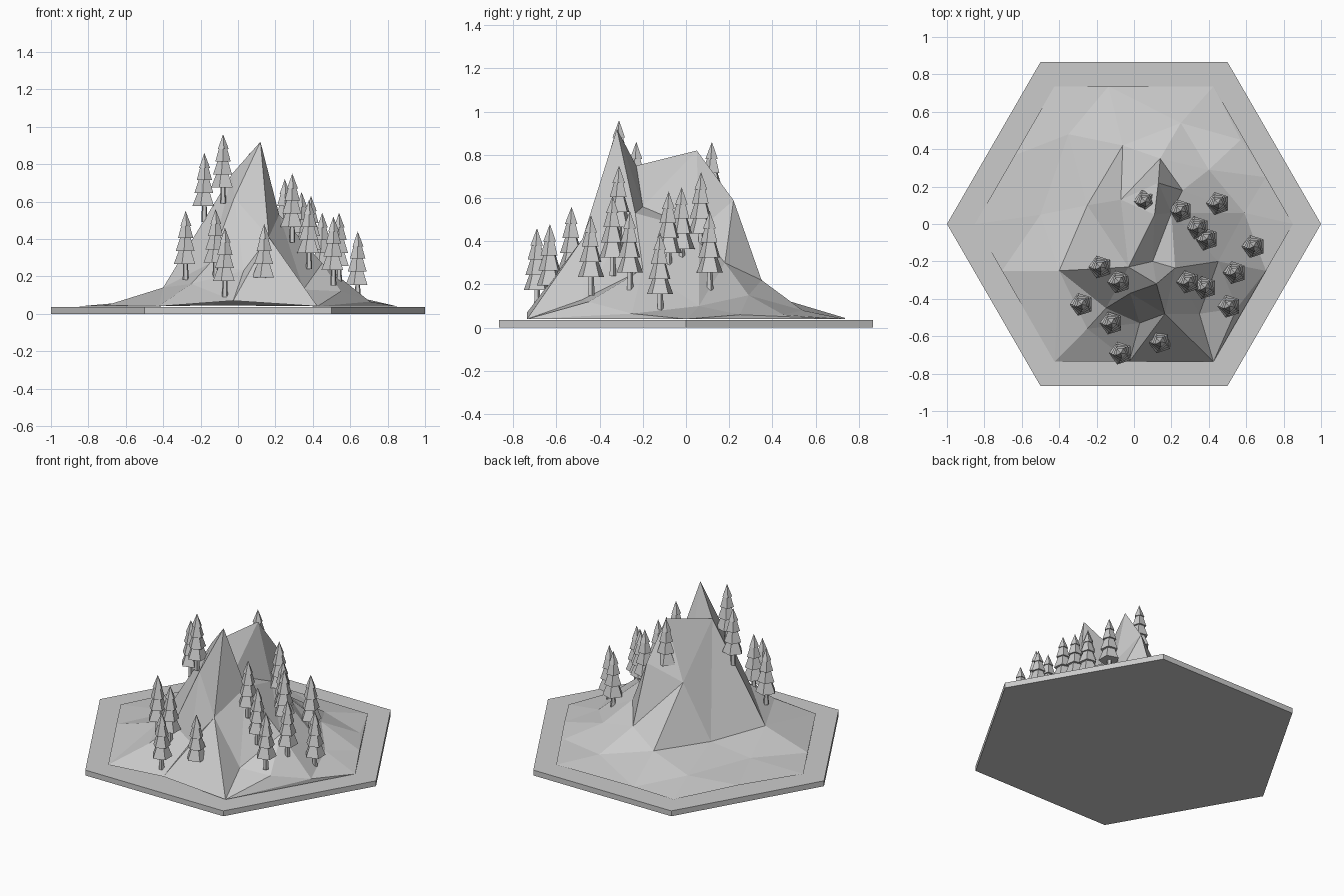
import bpy, bmesh, math
from mathutils import Vector, Matrix
from mathutils.geometry import delaunay_2d_cdt

if "Cube" in bpy.data.objects:
    bpy.data.objects.remove(bpy.data.objects["Cube"])

stone = bpy.data.materials.new("plain grey")
stone.diffuse_color = (0.6, 0.6, 0.6, 1)
stone.use_nodes = True
stone.node_tree.nodes["Principled BSDF"].inputs["Base Color"].default_value = stone.diffuse_color


def add_object(name, mesh):
    mesh.materials.append(stone)
    obj = bpy.data.objects.new(name, mesh)
    bpy.context.collection.objects.link(obj)
    return obj


def cone(bm, sides, r1, r2, z1, z2, turn=0.0):
    m = Matrix.Translation((0, 0, (z1 + z2) / 2)) @ Matrix.Rotation(turn, 4, 'Z')
    bmesh.ops.create_cone(bm, cap_ends=True, segments=sides, radius1=r1,
                          radius2=r2, depth=z2 - z1, matrix=m)


def to_mesh(bm, name):
    mesh = bpy.data.meshes.new(name)
    bm.to_mesh(mesh)
    bm.free()
    return mesh


# Hexagonal tile: corners on the x axis
bm = bmesh.new()
corners = [Vector((math.cos(k * math.pi / 3), math.sin(k * math.pi / 3), 0)) for k in range(6)]
base = bm.faces.new([bm.verts.new(c) for c in corners])
ext = bmesh.ops.extrude_face_region(bm, geom=[base], use_keep_orig=True)
bmesh.ops.translate(bm, vec=(0, 0, 0.035),
                    verts=[g for g in ext["geom"] if isinstance(g, bmesh.types.BMVert)])
bmesh.ops.recalc_face_normals(bm, faces=bm.faces[:])
add_object("hex_tile", to_mesh(bm, "hex_tile"))

# Mountain foot: smaller hexagon whose sides lift slightly off the tile
points = []
lift = [(0.34, 0.06), (0.66, 0.045), (0.5, 0.05), (0.34, 0.045), (0.47, 0.07), (0.66, 0.065)]
for k, (t, z) in enumerate(lift):
    a, b = corners[k] * 0.85, corners[(k + 1) % 6] * 0.85
    mid = a.lerp(b, t)
    points += [(a.x, a.y, 0.04), (mid.x, mid.y, z)]

# Mountain crags (indices 12 and up)
points += [
    (.12, -.32, .92), (-.03, -.23, .75), (.11, .05, .82), (.13, .22, .59),       # 12 peak, ridge
    (.26, .18, .30), (.14, .35, .22), (.22, -.235, .53), (.20, .06, .45),        # 16 east side
    (.10, -.20, .56), (.165, -.48, .41), (.35, -.48, .13), (-.02, -.37, .62),    # 20 notch, front
    (.03, -.53, .23), (-.25, -.56, .16), (-.40, -.25, .14), (-.25, .10, .13),    # 24 west side
    (-.07, .13, .48), (-.15, -.45, .27), (.45, -.20, .27), (.59, .06, .10),      # 28
    (.40, .29, .15), (.25, .54, .08), (-.06, .42, .14), (-.35, .48, .08),        # 32 back slope
    (-.50, .05, .07), (.57, .45, .06), (.55, -.45, .12),                         # 36
]
creases = [(13, 14), (14, 15), (15, 16), (15, 17), (16, 17), (12, 21), (21, 22),
           (18, 21), (12, 18), (12, 20), (13, 20), (20, 18), (20, 19), (14, 19),
           (16, 19), (18, 19), (12, 23), (13, 23), (21, 24), (28, 14), (28, 13),
           (28, 15), (28, 17), (28, 27), (13, 27), (13, 26), (27, 26), (26, 25),
           (18, 22), (18, 30)]
outline = [(i, (i + 1) % 12) for i in range(12)]
co, _, faces, orig, _, _ = delaunay_2d_cdt([Vector(p[:2]) for p in points],
                                           outline + creases, [], 0, 1e-5)
verts = [(c.x, c.y, points[o[0]][2] if o else 0.1) for c, o in zip(co, orig)]
mountain = bpy.data.meshes.new("mountain")
mountain.from_pydata(verts, [], faces)
add_object("mountain", mountain)

# Fir tree: thin trunk and four five-sided tiers, tip at the origin
bm = bmesh.new()
cone(bm, 5, 0.017, 0.012, -0.37, -0.25)
tiers = [(0.064, -0.285, -0.15), (0.054, -0.215, -0.09),
         (0.043, -0.145, -0.04), (0.031, -0.08, 0.0)]
for i, (r, z1, z2) in enumerate(tiers):
    cone(bm, 5, r, 0.0 if i == 3 else 0.012, z1, z2, math.radians(18 + 9 * i))
tree_mesh = to_mesh(bm, "fir_tree")
tree_mesh.materials.append(stone)

# Trees: x, y and height of the tip
trees = [(.06, .12, .86), (.25, .07, .72), (.34, -.02, .65), (.39, -.08, .63),
         (.45, .11, .54), (.64, -.12, .44), (.54, -.26, .54), (.29, -.31, .75),
         (.38, -.34, .61), (.51, -.44, .52), (.14, -.63, .48), (-.07, -.69, .46),
         (-.12, -.53, .56), (-.28, -.43, .55), (-.08, -.31, .96), (-.18, -.23, .86)]
for i, p in enumerate(trees):
    obj = bpy.data.objects.new(f"fir_tree_{i + 1}", tree_mesh)
    obj.location = p
    bpy.context.collection.objects.link(obj)
